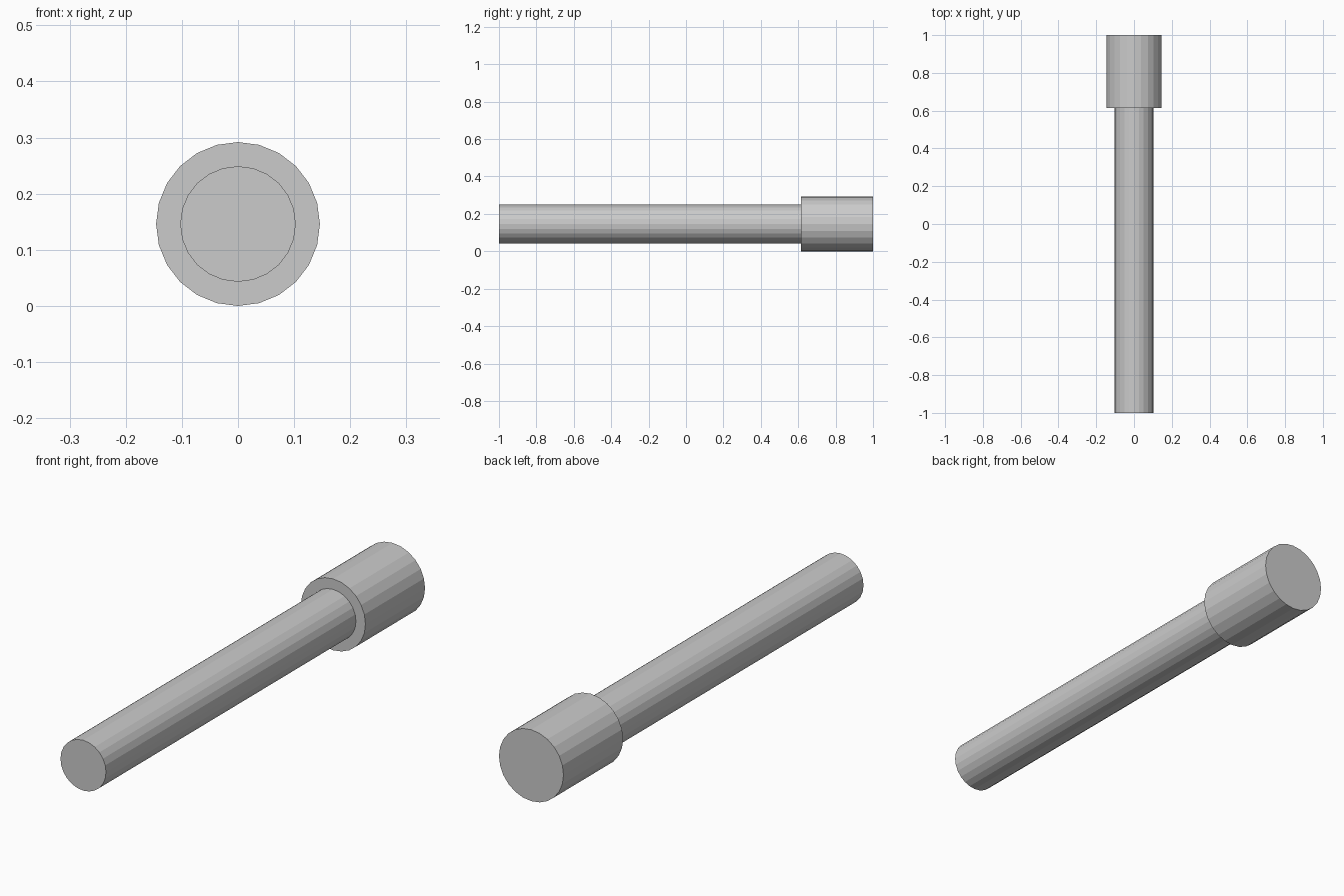
import bpy, bmesh
from math import cos, sin, tau

if "Cube" in bpy.data.objects:
    bpy.data.objects.remove(bpy.data.objects["Cube"])

SIDES = 24
CENTRE_Z = 0.146
SHANK_R, HEAD_R = 0.103, 0.146

# Stepped profile along the axis: (y, radius)
profile = [(-1.0, SHANK_R), (0.615, SHANK_R), (0.615, HEAD_R), (1.0, HEAD_R)]

bm = bmesh.new()
rings = [[bm.verts.new((r * cos(tau * i / SIDES), y, CENTRE_Z + r * sin(tau * i / SIDES)))
          for i in range(SIDES)] for y, r in profile]

# Side walls and shoulder under the head
for a, b in zip(rings, rings[1:]):
    for i in range(SIDES):
        j = (i + 1) % SIDES
        bm.faces.new((a[i], a[j], b[j], b[i]))

# Flat end caps
bm.faces.new(rings[0])
bm.faces.new(rings[-1])
bmesh.ops.recalc_face_normals(bm, faces=bm.faces[:])

# Headed pin: one closed, flat-shaded solid
mesh = bpy.data.meshes.new("headed_pin")
bm.to_mesh(mesh)
bm.free()
bpy.context.collection.objects.link(bpy.data.objects.new("headed_pin", mesh))
